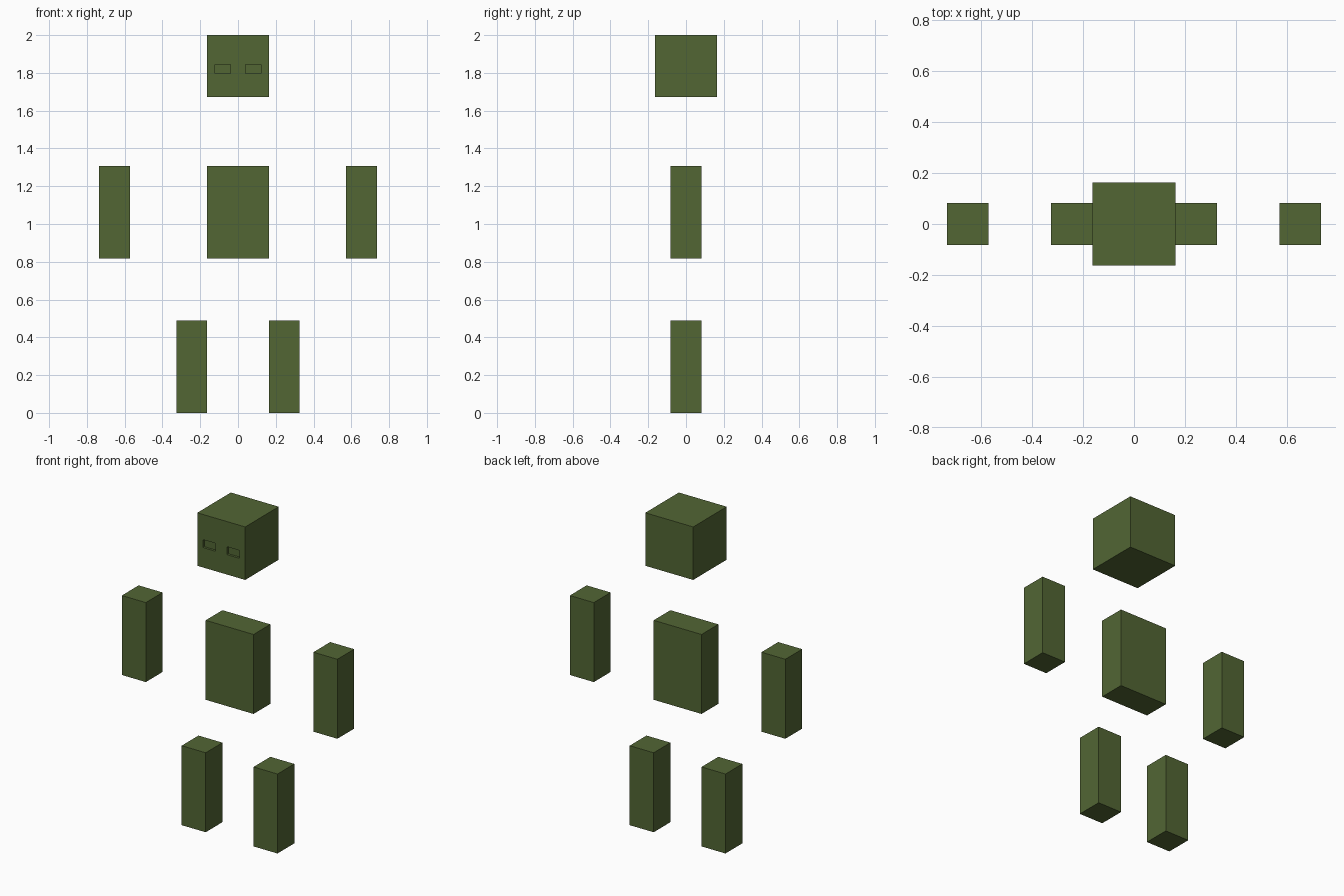
import bpy
import bmesh
from mathutils import Matrix

if "Cube" in bpy.data.objects:
    bpy.data.objects.remove(bpy.data.objects["Cube"])

U = 2 / 49  # one block unit

green = bpy.data.materials.new("olive_green")
green.diffuse_color = (0.085, 0.133, 0.034, 1)
green.use_nodes = True
green.node_tree.nodes["Principled BSDF"].inputs["Base Color"].default_value = green.diffuse_color


def box(name, center, size, bevel=0.0):
    """Flat-faced box in block units; optional bevel rounds edges along y."""
    bm = bmesh.new()
    bmesh.ops.create_cube(bm, size=1, matrix=Matrix.Diagonal((*[s * U for s in size], 1)))
    if bevel:
        edges = [e for e in bm.edges
                 if abs(e.verts[0].co.y - e.verts[1].co.y) > 1e-5]
        bmesh.ops.bevel(bm, geom=edges, offset=bevel * U, segments=2,
                        profile=0.5, affect='EDGES')
    mesh = bpy.data.meshes.new(name)
    bm.to_mesh(mesh)
    bm.free()
    mesh.materials.append(green)
    obj = bpy.data.objects.new(name, mesh)
    obj.location = [c * U for c in center]
    bpy.context.collection.objects.link(obj)
    return obj


# Head and torso
head = box("head", (0, 0, 45), (8, 8, 8))
box("torso", (0, 0, 26), (8, 4, 12))

# Detached arms and legs, with shallow eye sockets cut into the face
for side, sign in (("left", 1), ("right", -1)):
    box(side + "_arm", (sign * 16, 0, 26), (4, 4, 12))
    box(side + "_leg", (sign * 6, 0, 6), (4, 4, 12))

    cutter = box(side + "_eye_cutter", (sign * 2, -4, 44.6), (2.1, 0.7, 1.2), bevel=0.15)
    cutter.hide_render = True
    cutter.hide_set(True)
    cut = head.modifiers.new(side + "_eye_socket", 'BOOLEAN')
    cut.operation = 'DIFFERENCE'
    cut.solver = 'EXACT'
    cut.object = cutter
